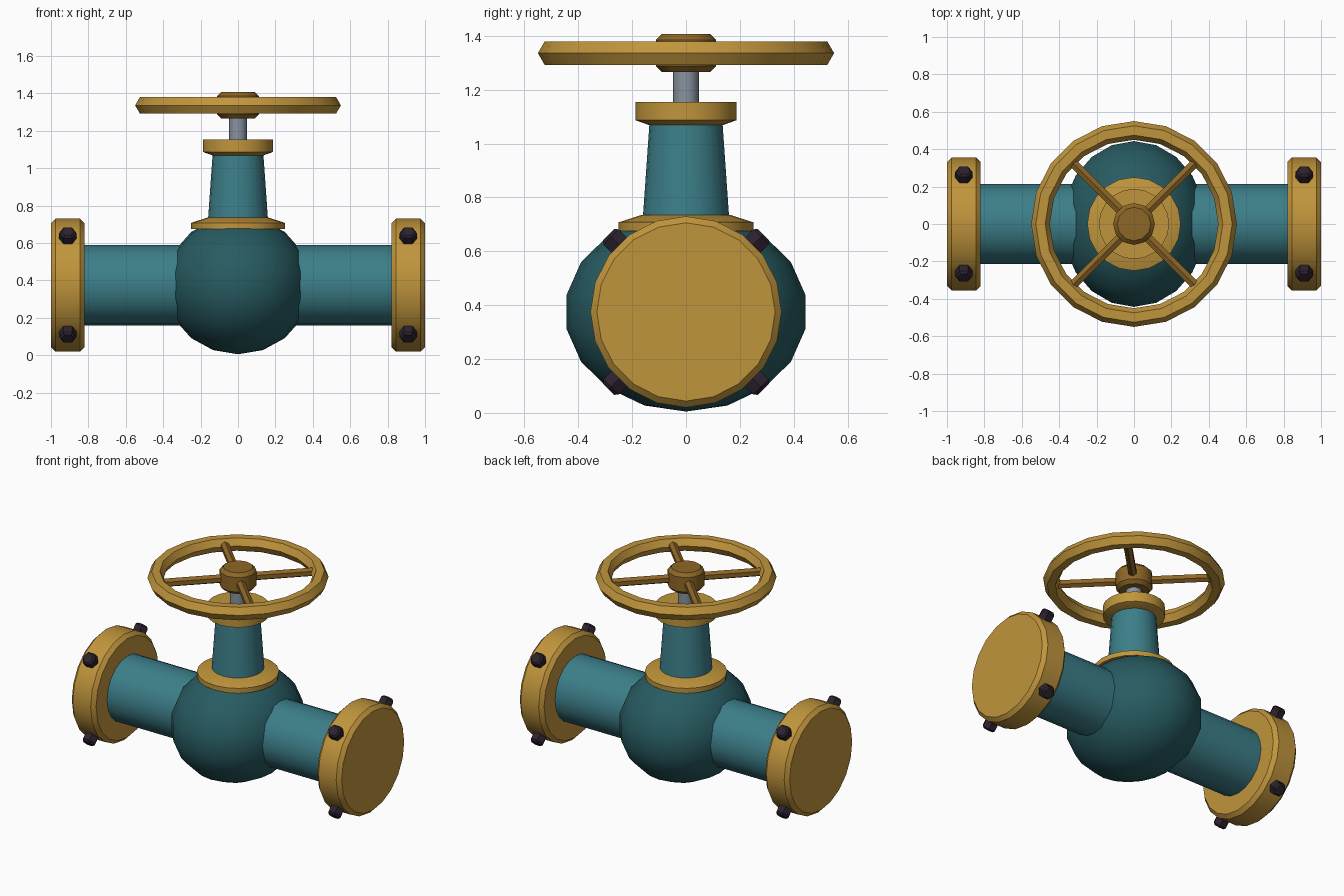
import bpy, bmesh
from math import pi, cos, sin, radians
from mathutils import Matrix, Vector

cube = bpy.data.objects.get("Cube")
if cube:
    bpy.data.objects.remove(cube, do_unlink=True)


def material(name, rgb):
    m = bpy.data.materials.new(name)
    m.use_nodes = True
    m.diffuse_color = (*rgb, 1)
    m.node_tree.nodes["Principled BSDF"].inputs["Base Color"].default_value = (*rgb, 1)
    return m


TEAL = material("teal paint", (0.045, 0.21, 0.25))
DEEP = material("deep teal paint", (0.02, 0.105, 0.12))
GOLD = material("gold brass", (0.53, 0.30, 0.045))
BRONZE = material("dark bronze", (0.27, 0.135, 0.02))
STEEL = material("grey steel", (0.25, 0.29, 0.35))
BOLT = material("dark bolt", (0.026, 0.016, 0.028))


def finish(name, bm, mat, matrix=Matrix()):
    bmesh.ops.recalc_face_normals(bm, faces=bm.faces)
    mesh = bpy.data.meshes.new(name)
    bm.to_mesh(mesh)
    bm.free()
    mesh.materials.append(mat)
    ob = bpy.data.objects.new(name, mesh)
    bpy.context.collection.objects.link(ob)
    ob.matrix_world = matrix
    bpy.ops.object.select_all(action="DESELECT")
    ob.select_set(True)
    bpy.context.view_layer.objects.active = ob
    bpy.ops.object.shade_smooth_by_angle(angle=radians(35))
    return ob


def lathe(name, profile, mat, sides=20, matrix=Matrix(), ring=False):
    """Turn (radius, height) points about z; ring=True closes the section, else ends are capped."""
    bm = bmesh.new()
    loops = [[bm.verts.new((r * cos(2 * pi * i / sides), r * sin(2 * pi * i / sides), z))
              for i in range(sides)] for r, z in profile]
    pairs = list(zip(loops, loops[1:]))
    if ring:
        pairs.append((loops[-1], loops[0]))
    else:
        bm.faces.new(loops[0])
        bm.faces.new(loops[-1])
    for a, b in pairs:
        for i in range(sides):
            j = (i + 1) % sides
            bm.faces.new((a[i], a[j], b[j], b[i]))
    return finish(name, bm, mat, matrix)


def chamfered(r, z0, z1, c):
    return [(r - c, z0), (r, z0 + c), (r, z1 - c), (r - c, z1)]


AXIS = 0.375    # height of the pipe axis
WHEEL = 1.336   # height of the handwheel
along_x = Matrix.Translation((0, 0, AXIS)) @ Matrix.Rotation(pi / 2, 4, "Y")

# Bulbous valve body
bm = bmesh.new()
bmesh.ops.create_uvsphere(bm, u_segments=20, v_segments=9, radius=1)
bmesh.ops.scale(bm, vec=(0.39, 0.45, 0.37), verts=bm.verts)
finish("valve_body", bm, DEEP, Matrix.Translation((0, 0, AXIS)))

# Through pipe with an end flange and four radial bolts on each side
lathe("pipe", [(0.215, -0.85), (0.215, 0.85)], TEAL, matrix=along_x)
for side, s in (("left", 1), ("right", -1)):
    ends = sorted((s * 0.82, s * 1.0))
    lathe(side + "_flange", chamfered(0.355, *ends, 0.024), GOLD, matrix=along_x)
    for k in range(4):
        direction = Vector((0, cos(pi / 4 + k * pi / 2), sin(pi / 4 + k * pi / 2)))
        turn = Matrix.Rotation(pi / 4 - k * pi / 2, 4, "X").inverted()
        turn = Vector((0, 0, 1)).rotation_difference(direction).to_matrix().to_4x4()
        place = Matrix.Translation((s * 0.91, 0, AXIS)) @ turn
        lathe(f"{side}_bolt_{k + 1}", [(0.046, 0.32), (0.046, 0.394), (0.034, 0.406)],
              BOLT, 6, place)

# Collar, bonnet, gland ring and stem stacked above the body
lathe("bonnet_collar", [(0.25, 0.675), (0.25, 0.708), (0.165, 0.735)], GOLD)
lathe("bonnet", [(0.162, 0.70), (0.134, 1.10)], TEAL)
lathe("gland_ring", [(0.135, 1.068), (0.188, 1.087), (0.188, 1.154)], GOLD)
lathe("stem", [(0.048, 1.12), (0.048, 1.30)], STEEL, 12)

# Handwheel: six-sided rim section, hub and four diagonal spokes
section = [(0.5 + 0.05 * cos(k * pi / 3), WHEEL + 0.05 * sin(k * pi / 3)) for k in range(6)]
lathe("wheel_rim", section, GOLD, 20, ring=True)
lathe("wheel_hub", chamfered(0.112, 1.266, 1.407, 0.022), BRONZE, 12)
for k in range(4):
    place = (Matrix.Translation((0, 0, WHEEL)) @ Matrix.Rotation(pi / 4 + k * pi / 2, 4, "Z")
             @ Matrix.Rotation(pi / 2, 4, "Y"))
    lathe(f"wheel_spoke_{k + 1}", [(0.028, 0.06), (0.028, 0.475)], BRONZE, 6, place)
